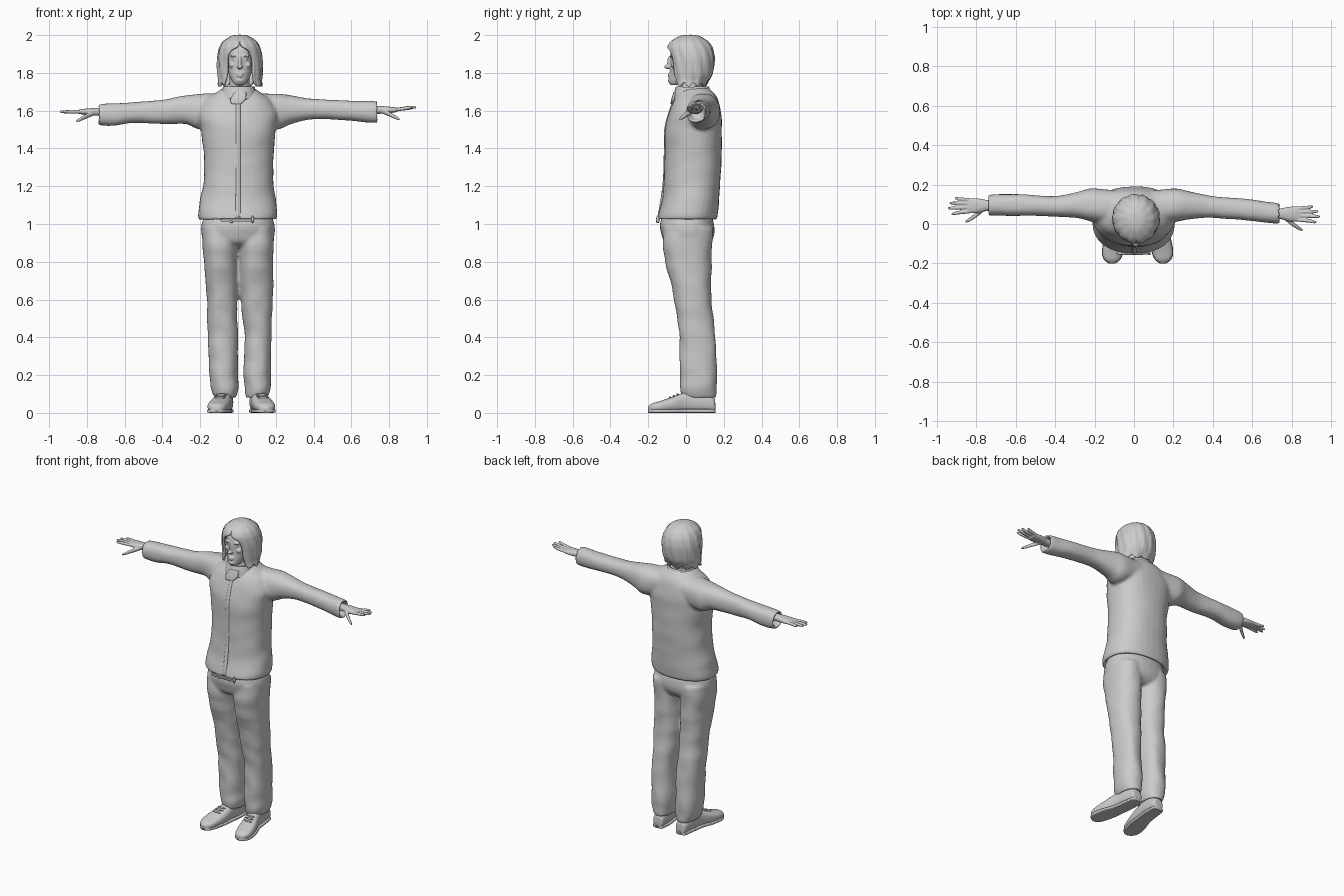
import bpy, bmesh, math
from mathutils import Vector, Matrix, noise


def interp(secs, k=5):
    """Catmull-Rom through rows of numbers."""
    out = []
    for i in range(len(secs) - 1):
        a, b, c, d = (secs[max(0, min(len(secs) - 1, i + o))] for o in (-1, 0, 1, 2))
        for j in range(k):
            t = j / k
            out.append([0.5 * (2 * q + (r - p) * t + (2 * p - 5 * q + 4 * r - s) * t * t
                               + (3 * q - p - 3 * r + s) * t ** 3) for p, q, r, s in zip(a, b, c, d)])
    return out + [list(secs[-1])]


def loft(bm, secs, axis='Z', n=2.3, amp=0.0, seg=32, caps=True):
    """Rows: position along axis, then low/high of the two other axes."""
    rings = []
    for pos, a0, a1, b0, b1 in interp(secs):
        ring = []
        for i in range(seg):
            th = 2 * math.pi * i / seg
            c, s = math.cos(th), math.sin(th)
            u = math.copysign(abs(c) ** (2 / n), c)
            v = math.copysign(abs(s) ** (2 / n), s)
            p = {'Z': (u, v, pos), 'X': (pos, u, v), 'Y': (u, pos, v)}[axis]
            k = 1 + amp * noise.noise(Vector((p[0], p[1], pos * 11)))
            a = (a0 + a1) / 2 + (a1 - a0) / 2 * u * k
            b = (b0 + b1) / 2 + (b1 - b0) / 2 * v * k
            ring.append(bm.verts.new({'Z': (a, b, pos), 'X': (pos, a, b), 'Y': (a, pos, b)}[axis]))
        rings.append(ring)
    for r, q in zip(rings, rings[1:]):
        for i in range(seg):
            j = (i + 1) % seg
            bm.faces.new((r[i], r[j], q[j], q[i]))
    if caps:
        bm.faces.new(rings[0])
        bm.faces.new(rings[-1])


def ball(bm, c, r):
    bmesh.ops.create_uvsphere(bm, u_segments=20, v_segments=12, radius=1,
                              matrix=Matrix.Translation(c) @ Matrix.Diagonal((*r, 1)))


def finish(bm, name, voxel=0, smooth=0, thick=0):
    bmesh.ops.recalc_face_normals(bm, faces=bm.faces)
    for f in bm.faces:
        f.smooth = True
    me = bpy.data.meshes.new(name)
    bm.to_mesh(me)
    bm.free()
    ob = bpy.data.objects.new(name, me)
    bpy.context.collection.objects.link(ob)
    if thick:
        m = ob.modifiers.new("thickness", 'SOLIDIFY')
        m.thickness, m.offset = thick, 0
    if voxel:
        m = ob.modifiers.new("blend", 'REMESH')
        m.mode, m.voxel_size, m.use_smooth_shade = 'VOXEL', voxel, True
    if smooth:
        m = ob.modifiers.new("soften", 'SMOOTH')
        m.factor, m.iterations = 0.5, smooth
    return ob


# Jacket: body and both sleeves, with turned-in hem and cuffs
bm = bmesh.new()
loft(bm, [(1.07, -.17, .17, -.11, .13), (1.03, -.19, .19, -.135, .15), (1.02, -.207, .2, -.15, .162),
          (1.05, -.214, .21, -.145, .17), (1.12, -.2, .2, -.13, .175), (1.2, -.187, .19, -.12, .18),
          (1.35, -.178, .188, -.113, .188), (1.5, -.2, .2, -.112, .19), (1.58, -.21, .21, -.092, .188),
          (1.65, -.18, .18, -.066, .172), (1.69, -.125, .13, -.045, .15), (1.72, -.08, .085, -.03, .12)], amp=.03)
loft(bm, [(.06, 0, .17, 1.53, 1.69), (.2, .01, .18, 1.5, 1.69), (.28, .025, .165, 1.53, 1.68),
          (.4, .03, .14, 1.555, 1.662), (.55, .02, .13, 1.55, 1.655), (.65, .008, .118, 1.54, 1.652),
          (.73, 0, .107, 1.535, 1.65), (.738, .01, .098, 1.545, 1.64), (.7, .02, .088, 1.56, 1.63)], 'X', amp=.06)
loft(bm, [(-.06, 0, .17, 1.53, 1.69), (-.2, .01, .18, 1.5, 1.69), (-.28, .03, .165, 1.53, 1.68),
          (-.4, .038, .142, 1.53, 1.657), (-.55, .042, .15, 1.535, 1.645), (-.65, .043, .15, 1.52, 1.64),
          (-.73, .043, .148, 1.523, 1.634), (-.738, .053, .138, 1.535, 1.622), (-.7, .06, .13, 1.545, 1.615)],
     'X', amp=.06)
finish(bm, "jacket", .009, 6)

# Raised front placket, hem tab and collar
bm = bmesh.new()
loft(bm, [(1.03, -.014, .014, -.152, -.13), (1.2, -.012, .014, -.125, -.1), (1.35, -.012, .014, -.118, -.1),
          (1.5, -.012, .014, -.115, -.09), (1.6, -.012, .014, -.09, -.06), (1.66, -.012, .014, -.066, -.03)], n=3, seg=16)
finish(bm, "placket")
bm = bmesh.new()
loft(bm, [(1.012, -.09, .08, -.153, -.14), (1.028, -.09, .08, -.156, -.14)], n=6)
ball(bm, (.078, -.15, 1.025), (.007, .008, .02))
ball(bm, (-.035, -.15, 1.012), (.008, .008, .008))
finish(bm, "hem_drawcord")
bm = bmesh.new()
loft(bm, [(1.66, -.1, .105, -.06, .14), (1.69, -.085, .092, -.058, .13), (1.725, -.074, .082, -.048, .115)], caps=False)
finish(bm, "collar", thick=.012)
bm = bmesh.new()
loft(bm, [(1.635, -.035, .015, -.082, -.066), (1.66, -.04, .04, -.078, -.055),
          (1.7, -.015, .045, -.066, -.045)], n=5, seg=20)
finish(bm, "collar_flap")

# Trousers: z, left outer/inner, right inner/outer, front, back
legs = [(.98, -.19, -.01, .01, .19, -.12, .14), (.88, -.187, -.004, .004, .189, -.122, .14),
        (.8, -.18, -.005, .006, .186, -.108, .135), (.6, -.166, -.005, .013, .185, -.062, .135),
        (.5, -.163, -.003, .025, .18, -.046, .145), (.4, -.16, 0, .035, .176, -.036, .155),
        (.2, -.15, 0, .03, .175, -.032, .165), (.13, -.145, 0, .035, .17, -.03, .165),
        (.085, -.125, -.01, .042, .158, -.02, .16), (.08, -.115, -.02, .052, .148, -.01, .15),
        (.11, -.105, -.03, .062, .138, 0, .14)]
bm = bmesh.new()
loft(bm, [(1.07, -.17, .17, -.11, .13), (1.0, -.193, .193, -.138, .148), (.94, -.192, .192, -.13, .147),
          (.9, -.17, .17, -.11, .13), (.875, -.1, .1, -.06, .1)], amp=.03)
for a, b in ((1, 2), (3, 4)):
    loft(bm, [(r[0], r[a], r[b], r[5], r[6]) for r in legs], amp=.07)
finish(bm, "trousers", .009, 5)

# Shoes: y, centre x, half width, top
shoe = [(.155, .083, .02, .05), (.145, .083, .035, .085), (.08, .086, .043, .11), (0, .096, .045, .11),
        (-.07, .112, .054, .085), (-.14, .126, .053, .062), (-.18, .129, .04, .05), (-.2, .129, .015, .035)]
for side, s in (("right", 1), ("left", -1)):
    bm = bmesh.new()
    loft(bm, [(y, s * c + .018 - w, s * c + .018 + w, .004, h) for y, c, w, h in shoe], 'Y', n=2.5)
    for y, c, h in ((-.045, .106, .097), (-.065, .11, .089), (-.085, .114, .081)):
        ball(bm, (s * c + .018, y, h), (.03, .006, .006))
    finish(bm, side + "_shoe")
    bm = bmesh.new()
    loft(bm, [(y, s * c + .016 - w, s * c + .02 + w, 0, .02) for y, c, w, h in shoe], 'Y', n=5)
    finish(bm, side + "_sole")

# Hands: palm, four fingers and thumb blended together
for side, s, yc, zc, dz in (("right", 1, .052, 1.604, .014), ("left", -1, .094, 1.594, 0)):
    bm = bmesh.new()
    loft(bm, [(s * x, yc - a, yc + b, zc - h, zc + h) for x, a, b, h in
              ((.68, .027, .027, .022), (.74, .027, .027, .021), (.78, .036, .034, .019),
               (.82, .04, .037, .015), (.845, .036, .033, .01))], 'X')
    for base, tip, end in ((-.03, -.042, .925), (-.01, -.014, .943), (.009, .012, .935), (.027, .036, .908)):
        loft(bm, [(s * x, yc + y - r, yc + y + r, z - r, z + r) for x, y, z, r in
                  ((.82, base, zc, .009), ((.85 + end) / 2, (base + tip) / 2, zc + .6 * dz, .0095),
                   (end - .008, tip, zc + dz, .007), (end, tip, zc + dz, .004))], 'X', n=2, seg=12)
    loft(bm, [(s * x, yc + y - r, yc + y + r, zc + z - r, zc + z + r) for x, y, z, r in
              ((.76, -.015, -.005, .014), (.8, -.048, -.022, .013), (.835, -.072, -.04, .01),
               (.855, -.083, -.05, .006))], 'X', n=2, seg=12)
    finish(bm, side + "_hand", .0035, 3)

# Head and neck with facial features
bm = bmesh.new()
loft(bm, [(1.735, -.012, .032, -.08, -.04), (1.75, -.026, .046, -.09, 0), (1.78, -.044, .064, -.089, .06),
          (1.82, -.055, .075, -.085, .09), (1.87, -.06, .08, -.084, .11), (1.92, -.06, .08, -.078, .11),
          (1.96, -.04, .06, -.05, .08)], n=2.2)
loft(bm, [(1.64, -.06, .07, -.035, .1), (1.7, -.048, .062, -.035, .09), (1.79, -.045, .06, -.03, .09)])
ball(bm, (.01, -.087, 1.855), (.009, .013, .034))
ball(bm, (.01, -.098, 1.832), (.014, .018, .011))
ball(bm, (.01, -.082, 1.76), (.022, .014, .014))
ball(bm, (.01, -.088, 1.794), (.021, .009, .0055))
ball(bm, (.01, -.088, 1.783), (.018, .009, .006))
for s in (-1, 1):
    ball(bm, (.01 + s * .029, -.074, 1.89), (.022, .013, .007))
    ball(bm, (.01 + s * .029, -.07, 1.873), (.013, .011, .007))
    ball(bm, (.01 + s * .042, -.062, 1.842), (.018, .018, .016))
finish(bm, "head", .0045, 2)

# Hair: shell with a face opening; z, half width, front, back, opening angle
bm = bmesh.new()
rows = interp([(1.995, .004, .02, .028, 0), (1.99, .04, -.025, .065, 0), (1.965, .08, -.072, .108, 0),
               (1.94, .097, -.09, .128, 5), (1.915, .106, -.092, .138, 26), (1.87, .113, -.088, .144, 35),
               (1.8, .112, -.08, .135, 37), (1.765, .108, -.075, .118, 42), (1.738, .11, -.07, .1, 48)])
grid = []
for i, (z, rx, yf, yb, op) in enumerate(rows):
    op, line = math.radians(max(0, op)), []
    drop = (i / len(rows)) ** 6
    for j in range(73):
        th = op + (2 * math.pi - 2 * op) * j / 72
        k = 1 + .02 * math.sin(th * 13 + z * 25) + .01 * math.sin(th * 29)
        line.append(bm.verts.new((.01 + rx * k * math.sin(th),
                                  (yf + yb) / 2 - (yb - yf) / 2 * k * math.cos(th),
                                  z + .012 * drop * math.sin(th * 11))))
    grid.append(line)
for r, q in zip(grid, grid[1:]):
    for j in range(72):
        bm.faces.new((r[j], r[j + 1], q[j + 1], q[j]))
bm.faces.new(grid[0][:72])
bmesh.ops.remove_doubles(bm, verts=bm.verts, dist=.0004)
finish(bm, "hair", thick=.014)
